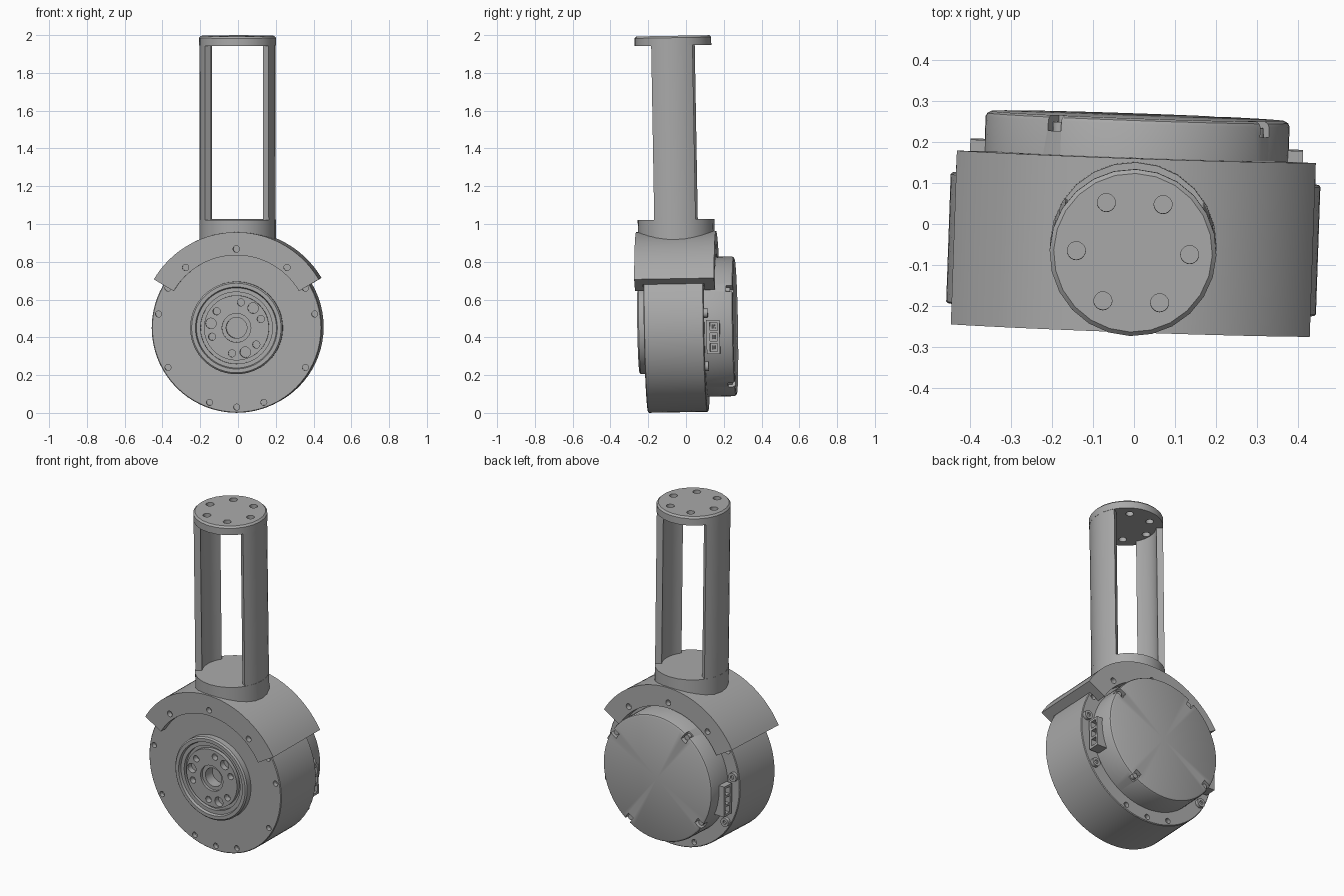
import bpy, bmesh, math
from mathutils import Matrix, Vector

if "Cube" in bpy.data.objects:
    bpy.data.objects.remove(bpy.data.objects["Cube"])

GREY = (0.40, 0.40, 0.40, 1)
metal = bpy.data.materials.new("grey_metal")
metal.use_nodes = True
metal.diffuse_color = GREY
metal.node_tree.nodes["Principled BSDF"].inputs["Base Color"].default_value = GREY

# The whole arm leans and turns slightly about the drum centre
POSE = (Matrix.Translation((0, 0, 0.454))
        @ Matrix.Rotation(math.radians(-2), 4, 'Z')
        @ Matrix.Rotation(math.radians(1), 4, 'X'))
POST_Y = -0.043


def finish(name, bm, mat=metal):
    bmesh.ops.recalc_face_normals(bm, faces=bm.faces)
    mesh = bpy.data.meshes.new(name)
    bm.to_mesh(mesh)
    bm.free()
    mesh.materials.append(mat)
    ob = bpy.data.objects.new(name, mesh)
    bpy.context.collection.objects.link(ob)
    ob.matrix_world = POSE
    return ob


def smooth(ob):
    bpy.ops.object.select_all(action='DESELECT')
    ob.select_set(True)
    bpy.context.view_layer.objects.active = ob
    bpy.ops.object.shade_smooth_by_angle(angle=math.radians(30))


def sweep(name, profile, segs, start=0, end=360, closed=False, xform=None):
    """Turn an (r, y) profile about the y axis, fully or as a capped arc."""
    bm = bmesh.new()
    full = end - start == 360
    rings = []
    for i in range(segs + (0 if full else 1)):
        a = math.radians(start + (end - start) * i / segs)
        rings.append([bm.verts.new((r * math.cos(a), y, r * math.sin(a))) for r, y in profile])
    n = len(profile)
    for i in range(segs):
        p, q = rings[i], rings[(i + 1) % len(rings)]
        for j in range(n if closed else n - 1):
            k = (j + 1) % n
            bm.faces.new((p[j], p[k], q[k], q[j]))
    if not full:
        bm.faces.new(rings[0])
        bm.faces.new(rings[-1])
    bmesh.ops.remove_doubles(bm, verts=bm.verts, dist=1e-5)
    if xform:
        bm.transform(xform)
    return finish(name, bm)


def rod(bm, centre, radius, depth, axis='Y', segs=20):
    turn = Matrix.Rotation(math.pi / 2, 4, 'X') if axis == 'Y' else Matrix()
    bmesh.ops.create_cone(bm, cap_ends=True, segments=segs, radius1=radius, radius2=radius,
                          depth=depth, matrix=Matrix.Translation(centre) @ turn)


def box(bm, centre, size, turn=Matrix()):
    bmesh.ops.create_cube(bm, size=1, matrix=turn @ Matrix.Translation(centre)
                          @ Matrix.Diagonal((*size, 1)))


def polar(radius, degrees, y):
    a = math.radians(degrees)
    return Vector((radius * math.cos(a), y, radius * math.sin(a)))


def cut(ob, bm):
    cutter = finish("cutter", bm)
    cutter.hide_render = True
    mod = ob.modifiers.new("holes", 'BOOLEAN')
    mod.operation, mod.solver, mod.object = 'DIFFERENCE', 'EXACT', cutter
    bpy.context.view_layer.objects.active = ob
    bpy.ops.object.modifier_apply(modifier=mod.name)
    bpy.data.objects.remove(cutter)


# Drum housing with the stepped output boss on its front
drum = sweep("drum_housing", [
    (0, 0.11), (0.446, 0.11), (0.45, 0.106), (0.45, -0.204), (0.446, -0.208),
    (0.245, -0.208), (0.245, -0.242), (0.237, -0.25), (0.217, -0.25), (0.212, -0.235),
    (0.19, -0.235), (0.19, -0.215), (0.172, -0.215), (0.172, -0.238), (0.076, -0.238),
    (0.076, -0.222), (0.055, -0.222), (0.055, -0.16), (0, -0.16)], 72)
RIM = (10, 30, 150, 170, 210, 250, 270, 290, 330)
bm = bmesh.new()
for a in RIM:
    for y in (-0.208, 0.11):
        rod(bm, polar(0.42, a, y), 0.016, 0.05)
for a in range(20, 380, 60):
    rod(bm, polar(0.137, a, -0.235), 0.019, 0.06)
for a in (50, 170, 290):
    rod(bm, polar(0.137, a, -0.235), 0.028, 0.06)
cut(drum, bm)
smooth(drum)

# Rear motor cap with four screw notches
cap = sweep("rear_cap", [(0, 0.09), (0.37, 0.09), (0.37, 0.25), (0.366, 0.258),
                         (0.357, 0.263), (0, 0.263)], 72)
NOTCHES = (33, 123, 213, 303)
bm = bmesh.new()
for a in NOTCHES:
    turn = Matrix.Rotation(math.radians(-a), 4, 'Y')
    box(bm, (0.36, 0.255, 0), (0.075, 0.06, 0.038), turn)
cut(cap, bm)
smooth(cap)

bm = bmesh.new()
for a in NOTCHES:
    rod(bm, polar(0.347, a, 0.235), 0.016, 0.024)
smooth(finish("cap_screws", bm))

# Raised screws on the back rim
bm = bmesh.new()
for a in (10, 170, 210, 330):
    rod(bm, polar(0.418, a, 0.115), 0.026, 0.03)
screws = finish("rim_screws", bm)
bm = bmesh.new()
for a in (10, 170, 210, 330):
    rod(bm, polar(0.418, a, 0.13), 0.012, 0.02, segs=6)
cut(screws, bm)
smooth(screws)

# Cable connectors on both sides of the cap
for side, label in ((1, "left"), (-1, "right")):
    bm = bmesh.new()
    box(bm, (side * 0.365, 0.157, -0.055), (0.08, 0.07, 0.18))
    plug = finish(label + "_connector", bm)
    bm = bmesh.new()
    for z in (-0.11, -0.055, 0.0):
        box(bm, (side * 0.4, 0.16, z), (0.05, 0.04, 0.042))
    cut(plug, bm)
    bm = bmesh.new()
    for z in (-0.11, -0.055, 0.0):
        rod(bm, (side * 0.375, 0.16, z), 0.008, 0.02, 'Z', 8)
    finish(label + "_connector_pins", bm)

# Saddle bracket clasping the top of the drum
saddle = sweep("saddle_bracket", [
    (0.507, -0.255), (0.507, 0.168), (0.385, 0.168), (0.385, 0.112),
    (0.452, 0.112), (0.452, -0.21), (0.385, -0.21), (0.385, -0.255)],
    40, 30.5, 149.5, closed=True)
bm = bmesh.new()
for a in (50, 90, 130):
    for y in (-0.255, 0.168):
        rod(bm, polar(0.418, a, y), 0.017, 0.06)
cut(saddle, bm)
smooth(saddle)

# Post: base disc, two curved side walls, drilled top flange
bm = bmesh.new()
rod(bm, (0, POST_Y, 0.513), 0.203, 0.115, 'Z', 24)
smooth(finish("post_base", bm))

UPRIGHT = Matrix.Translation((0, POST_Y, 0)) @ Matrix.Rotation(math.pi / 2, 4, 'X')
for label, mid in (("left", 0), ("right", 180)):
    wall = sweep(label + "_post_wall", [(0.165, 0.56), (0.201, 0.56), (0.201, 1.51), (0.165, 1.51)],
                 8, mid - 33, mid + 33, closed=True, xform=UPRIGHT)
    smooth(wall)

flange = sweep("top_flange", [(0, 1.492), (0.203, 1.492), (0.203, 1.533), (0.193, 1.543), (0, 1.543)],
               24, xform=UPRIGHT)
bm = bmesh.new()
for a in range(0, 360, 60):
    p = polar(0.138, a, 0)
    rod(bm, (p.x, POST_Y + p.z, 1.52), 0.022, 0.1, 'Z')
cut(flange, bm)
smooth(flange)
